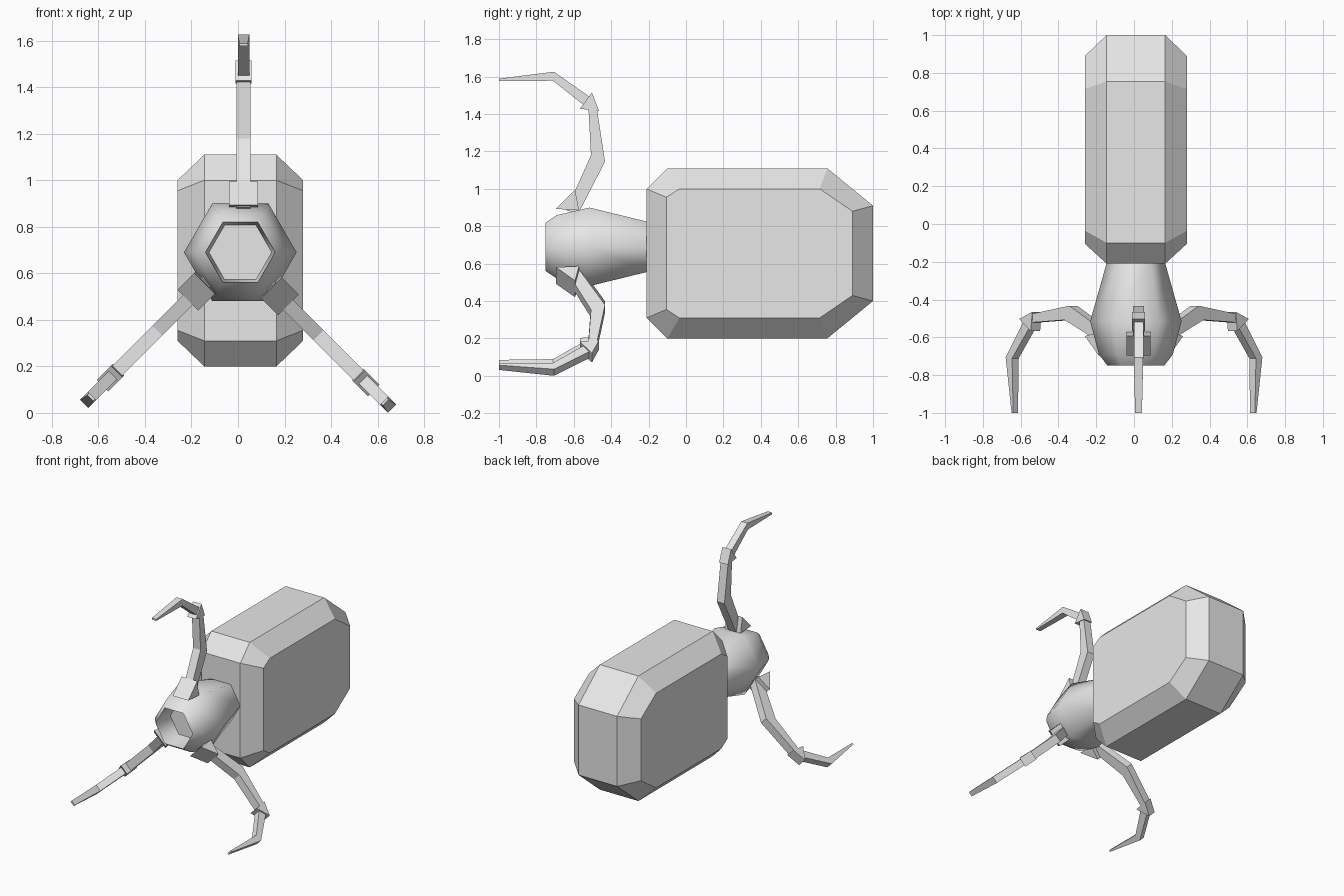
import bpy, bmesh, math
from mathutils import Matrix, Vector

if "Cube" in bpy.data.objects:
    bpy.data.objects.remove(bpy.data.objects["Cube"])

CX, CZ = 0.01, 0.69          # long axis of the model
grey = bpy.data.materials.new("plain grey")
grey.diffuse_color = (0.8, 0.8, 0.8, 1)
grey.use_nodes = True
grey.node_tree.nodes["Principled BSDF"].inputs["Base Color"].default_value = grey.diffuse_color


def loft(name, rings, smooth=None, matrix=None):
    """Skin a list of equal-length point rings and cap both ends."""
    bm = bmesh.new()
    vs = [[bm.verts.new(p) for p in ring] for ring in rings]
    n = len(vs[0])
    for a, b in zip(vs, vs[1:]):
        for i in range(n):
            j = (i + 1) % n
            bm.faces.new((a[i], a[j], b[j], b[i]))
    bm.faces.new(vs[0])
    bm.faces.new(vs[-1][::-1])
    if matrix:
        bm.transform(matrix)
    bmesh.ops.recalc_face_normals(bm, faces=bm.faces)
    me = bpy.data.meshes.new(name)
    bm.to_mesh(me)
    bm.free()
    me.materials.append(grey)
    ob = bpy.data.objects.new(name, me)
    bpy.context.collection.objects.link(ob)
    if smooth:
        bpy.ops.object.select_all(action='DESELECT')
        ob.select_set(True)
        bpy.context.view_layer.objects.active = ob
        bpy.ops.object.shade_smooth_by_angle(angle=math.radians(smooth))
    return ob


# Body: chamfered box, octagonal side outlines (y, z)
outer = [(-0.21, 1.0), (-0.10, 1.11), (0.755, 1.11), (1.0, 0.91),
         (1.0, 0.40), (0.755, 0.20), (-0.10, 0.20), (-0.21, 0.31)]
inner = [(-0.105, 0.955), (-0.035, 1.0), (0.715, 1.0), (0.89, 0.88),
         (0.89, 0.43), (0.715, 0.31), (-0.035, 0.31), (-0.105, 0.355)]
loft("body", [[(CX + x, y, z) for y, z in prof]
              for x, prof in ((-0.27, inner), (-0.155, outer),
                              (0.155, outer), (0.27, inner))])

# Head: six-sided barrel with a hollow mouth, (y, radius)
head = [(-0.20, 0.153), (-0.515, 0.242), (-0.69, 0.196),
        (-0.75, 0.15), (-0.60, 0.135)]
loft("head", [[(CX + r * math.cos(math.radians(60 * i)), y,
                CZ + r * math.sin(math.radians(60 * i))) for i in range(6)]
              for y, r in head], smooth=65)


def strip(sections):
    """Sections: (front y, front z, back y, back z, half width)."""
    return [[(-w, fy, fz), (w, fy, fz), (w, by, bz), (-w, by, bz)]
            for fy, fz, by, bz, w in sections]


def prism(points, w):
    return [[(x, y, z) for y, z in points] for x in (-w, w)]


arm = strip([(-0.64, 0.885, -0.575, 0.87, 0.03),
             (-0.508, 1.18, -0.433, 1.145, 0.03),
             (-0.522, 1.44, -0.478, 1.44, 0.03)])
finger = strip([(-0.55, 1.45, -0.505, 1.485, 0.025),
                (-0.711, 1.578, -0.706, 1.626, 0.025),
                (-1.0, 1.577, -1.0, 1.589, 0.018)])
bracket = prism([(-0.593, 0.995), (-0.695, 0.893), (-0.572, 0.885)], 0.063)
knuckle = prism([(-0.503, 1.515), (-0.567, 1.428), (-0.465, 1.417)], 0.035)

# Three claws: modelled upright, then turned about the long axis
for side, turn in (("top", 0), ("right", 135), ("left", -135)):
    m = (Matrix.Translation(Vector((CX, 0, CZ)))
         @ Matrix.Rotation(math.radians(turn), 4, 'Y')
         @ Matrix.Translation(Vector((0.014, 0, -CZ))))
    for part, rings in (("bracket", bracket), ("arm", arm),
                        ("knuckle", knuckle), ("finger", finger)):
        loft(f"{side}_claw_{part}", rings, matrix=m)
